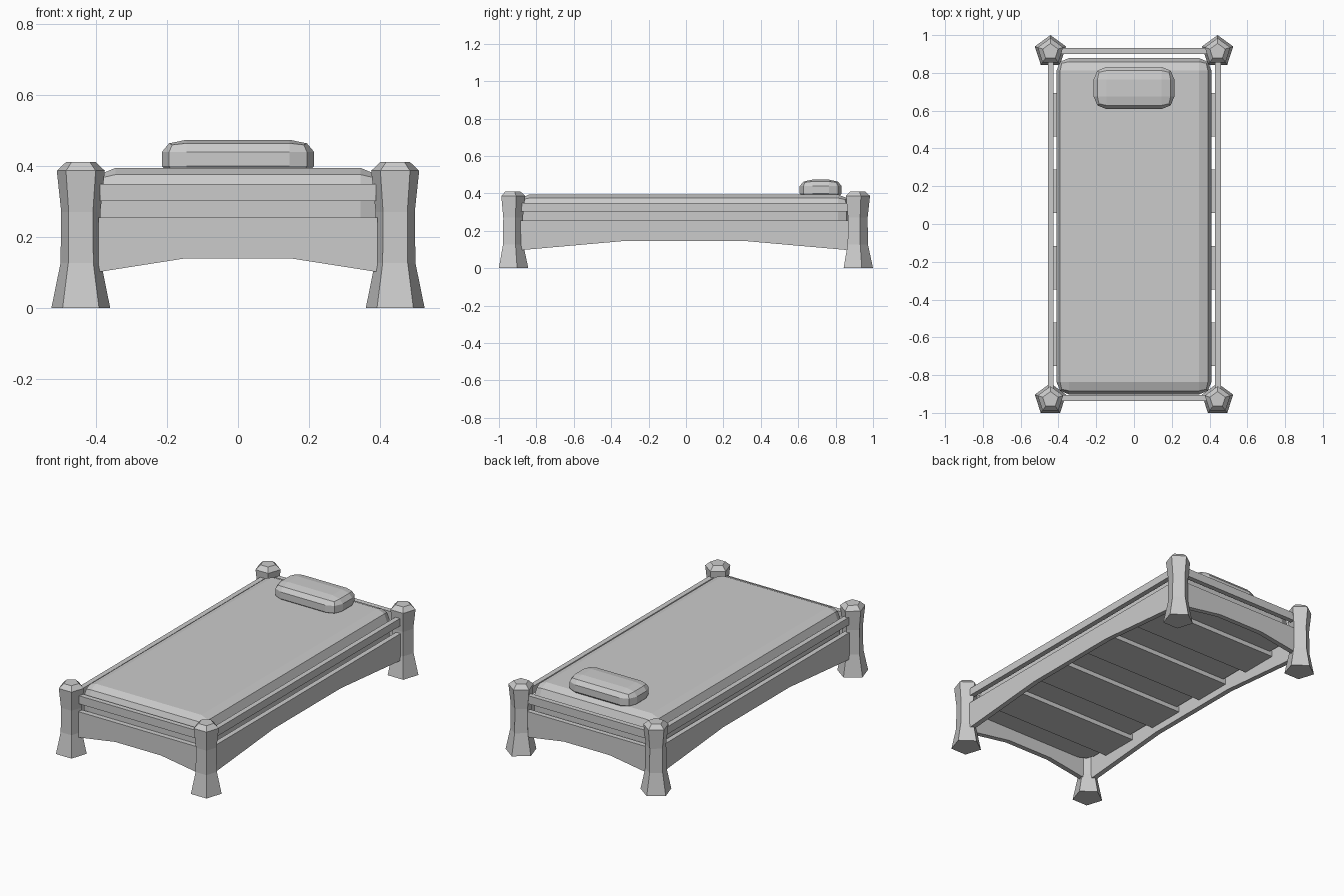
import bpy, bmesh
from math import sin, cos, pi
from mathutils import Vector

if "Cube" in bpy.data.objects:
    bpy.data.objects.remove(bpy.data.objects["Cube"])

Y0 = -0.008  # the frame sits a touch forward of centre


def finish(name, bm):
    bmesh.ops.recalc_face_normals(bm, faces=bm.faces)
    mesh = bpy.data.meshes.new(name)
    bm.to_mesh(mesh)
    bm.free()
    obj = bpy.data.objects.new(name, mesh)
    bpy.context.collection.objects.link(obj)
    return obj


def soft_box(name, size, centre, bevel=0.0, stretch=(1, 1, 1), flat_base=False):
    """Box with faceted rounded edges, optionally stretched after bevelling."""
    bm = bmesh.new()
    bmesh.ops.create_cube(bm, size=1)
    bmesh.ops.scale(bm, vec=size, verts=bm.verts)
    if bevel:
        edges = [e for e in bm.edges
                 if not flat_base or any(v.co.z > 0 for v in e.verts)]
        bmesh.ops.bevel(bm, geom=edges, offset=bevel, segments=2,
                        profile=0.5, affect='EDGES')
    bmesh.ops.scale(bm, vec=stretch, verts=bm.verts)
    bmesh.ops.translate(bm, vec=centre, verts=bm.verts)
    return finish(name, bm)


def post(name, x, y):
    """Five-sided post lofted through (radius, height) rings."""
    rings = [(0.087, 0), (0.060, 0.126), (0.058, 0.27), (0.071, 0.386), (0.043, 0.411)]
    bm = bmesh.new()
    loops = [[bm.verts.new((x + r * cos(pi / 2 + k * 2 * pi / 5),
                            y + r * sin(pi / 2 + k * 2 * pi / 5), z))
              for k in range(5)] for r, z in rings]
    for a, b in zip(loops, loops[1:]):
        for k in range(5):
            n = (k + 1) % 5
            bm.faces.new((a[k], a[n], b[n], b[k]))
    bm.faces.new(loops[0])
    bm.faces.new(loops[-1])
    return finish(name, bm)


def board(name, outline, along_y, offset, thick=0.03):
    """Extrude a (length, height) outline into an upright board."""
    bm = bmesh.new()
    if along_y:
        pts = [(offset - thick / 2, u + Y0, z) for u, z in outline]
        push = Vector((thick, 0, 0))
    else:
        pts = [(u, offset - thick / 2, z) for u, z in outline]
        push = Vector((0, thick, 0))
    face = bm.faces.new([bm.verts.new(p) for p in pts])
    ext = bmesh.ops.extrude_face_region(bm, geom=[face])
    moved = [g for g in ext['geom'] if isinstance(g, bmesh.types.BMVert)]
    bmesh.ops.translate(bm, vec=push, verts=moved)
    return finish(name, bm)


def arched(half, flat, low, high, top):
    return [(-half, low), (-flat, high), (flat, high), (half, low), (half, top), (-half, top)]


def bar(half, low, top):
    return [(-half, low), (half, low), (half, top), (-half, top)]


# Corner posts
for sx, side in ((-1, "left"), (1, "right")):
    post(f"front_{side}_post", sx * 0.4425, -0.93)
    post(f"back_{side}_post", sx * 0.4425, 0.913)

# Side boards and upper rails
for x, side in ((-0.441, "left"), (0.445, "right")):
    board(f"{side}_board", arched(0.88, 0.313, 0.096, 0.146, 0.256), True, x)
    board(f"{side}_rail", bar(0.88, 0.303, 0.348), True, x)

# End boards and upper rails
for y, end in ((-0.921, "front"), (0.916, "back")):
    board(f"{end}_board", arched(0.392, 0.15, 0.101, 0.139, 0.254), False, y)
    board(f"{end}_rail", bar(0.388, 0.301, 0.349), False, y)

# Slats under the mattress
for i in range(4):
    soft_box(f"slat_{i + 1}", (0.86, 0.232, 0.035), (0, -0.637 + i * 0.405, 0.205))

# Mattress and pillow
soft_box("mattress", (0.82, 1.78, 0.18), (0, -0.012, 0.304), 0.065, flat_base=True)
soft_box("pillow", (0.212, 0.112, 0.108), (0, 0.72, 0.419), 0.034, (2.02, 2.0, 1))
